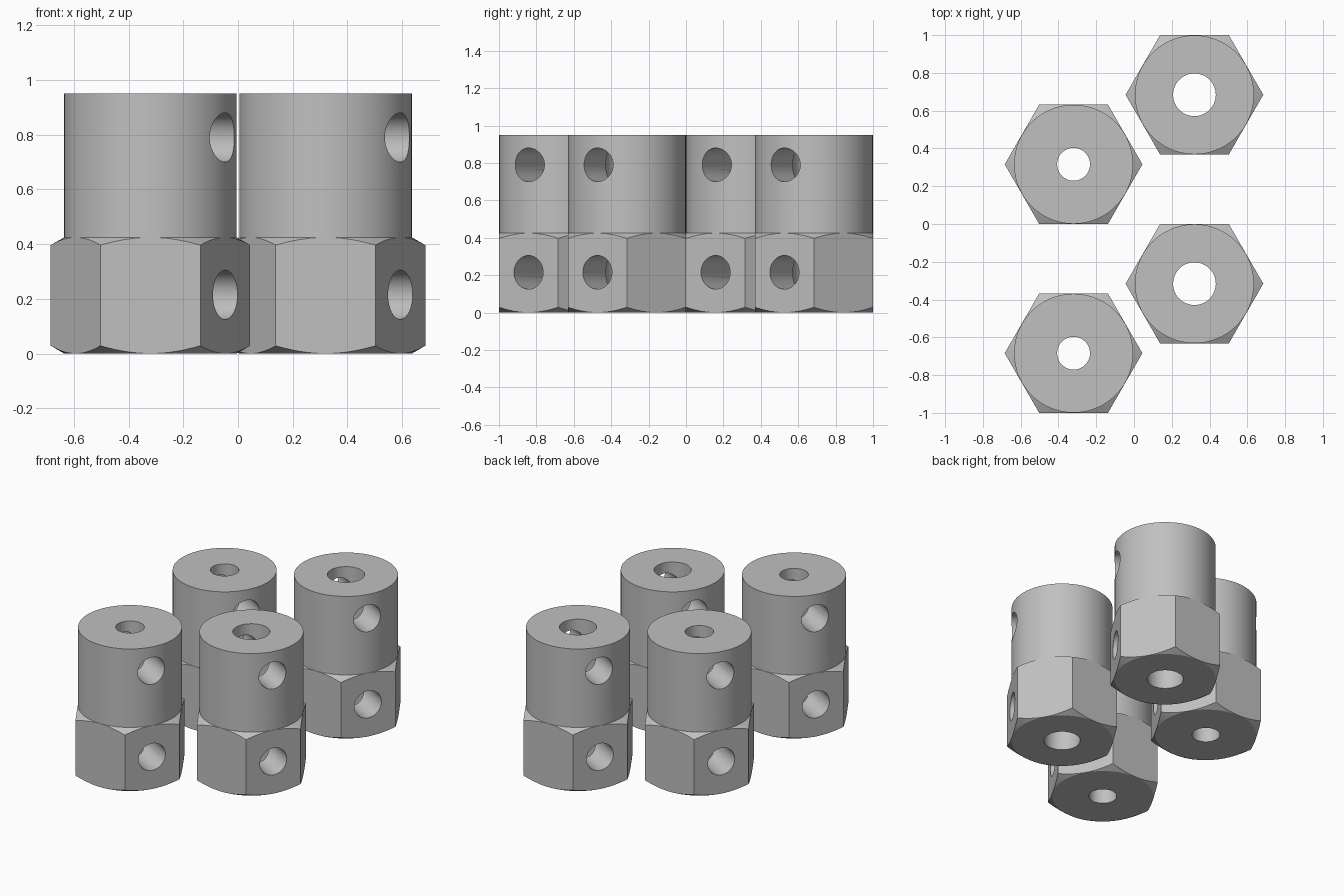
import bpy, bmesh, math
from mathutils import Matrix, Vector

if "Cube" in bpy.data.objects:
    bpy.data.objects.remove(bpy.data.objects["Cube"])

APOTHEM = 0.3157           # hexagon centre to flat
BODY_R = 0.315             # round collar radius
HEX_TOP, HEIGHT = 0.425, 0.95
CROSS_R = 0.09             # cross hole radius
SLOPE = math.tan(math.radians(30))

metal = bpy.data.materials.new("grey metal")
metal.diffuse_color = (0.53, 0.53, 0.53, 1)
metal.use_nodes = True
metal.node_tree.nodes["Principled BSDF"].inputs["Base Color"].default_value = metal.diffuse_color


def new_object(name, bm):
    bmesh.ops.recalc_face_normals(bm, faces=bm.faces[:])
    mesh = bpy.data.meshes.new(name)
    bm.to_mesh(mesh)
    bm.free()
    mesh.materials.append(metal)
    obj = bpy.data.objects.new(name, mesh)
    bpy.context.collection.objects.link(obj)
    return obj


def prism(name, radius, depth, sides, matrix):
    bm = bmesh.new()
    bmesh.ops.create_cone(bm, cap_ends=True, segments=sides, radius1=radius,
                          radius2=radius, depth=depth, matrix=matrix)
    return new_object(name, bm)


def lathe(name, profile, sides):
    bm = bmesh.new()
    rings = [[bm.verts.new((r * math.cos(2 * math.pi * i / sides),
                            r * math.sin(2 * math.pi * i / sides), z))
              for i in range(sides)] for r, z in profile]
    for a, b in zip(rings, rings[1:]):
        for i in range(sides):
            j = (i + 1) % sides
            bm.faces.new((a[i], a[j], b[j], b[i]))
    bm.faces.new(rings[0][::-1])
    bm.faces.new(rings[-1])
    return new_object(name, bm)


def boolean(target, cutter, operation):
    cutter.hide_render = True
    mod = target.modifiers.new("cut", 'BOOLEAN')
    mod.operation, mod.solver, mod.object = operation, 'EXACT', cutter
    bpy.context.view_layer.objects.active = target
    bpy.ops.object.modifier_apply(modifier=mod.name)
    bpy.data.objects.remove(cutter)


def coupling(name, x, y, bore):
    # Turned profile: chamfered base flare below, round collar above
    flare = 0.1
    body = lathe(name, [(BODY_R, 0), (BODY_R + flare, flare * SLOPE),
                        (BODY_R + flare, HEX_TOP - flare * SLOPE),
                        (BODY_R, HEX_TOP), (BODY_R, HEIGHT)], 96)
    # Hexagon flats, with two of them facing front and back
    ang = Matrix.Rotation(math.radians(0), 4, 'Z')
    hexagon = prism("hex_cutter", APOTHEM / math.cos(math.pi / 6), 3, 6, ang)
    v = hexagon.data.vertices[0].co
    # put a corner on the x axis whatever the primitive's start angle is
    hexagon.data.transform(Matrix.Rotation(-math.atan2(v.y, v.x), 4, 'Z'))
    boolean(body, hexagon, 'INTERSECT')
    # Vertical shaft bore
    boolean(body, prism("bore_cutter", bore, 3, 48, Matrix.Identity(4)), 'DIFFERENCE')
    # Two screw holes straight through, square to one pair of flats
    axis = Vector((math.cos(math.pi / 6), -math.sin(math.pi / 6), 0))
    turn = axis.to_track_quat('Z', 'Y').to_matrix().to_4x4()
    for z in (0.215, 0.79):
        hole = prism("hole_cutter", CROSS_R, 2, 40, Matrix.Translation((0, 0, z)) @ turn)
        boolean(body, hole, 'DIFFERENCE')
    body.location = (x, y, 0)
    bpy.ops.object.select_all(action='DESELECT')
    body.select_set(True)
    bpy.context.view_layer.objects.active = body
    bpy.ops.object.shade_smooth_by_angle(angle=math.radians(20))


# Two narrow-bore and two wide-bore couplings in a staggered layout
coupling("narrow_coupling_front", -0.32, -0.684, 0.087)
coupling("narrow_coupling_back", -0.32, 0.316, 0.087)
coupling("wide_coupling_front", 0.32, -0.316, 0.113)
coupling("wide_coupling_back", 0.32, 0.684, 0.113)
